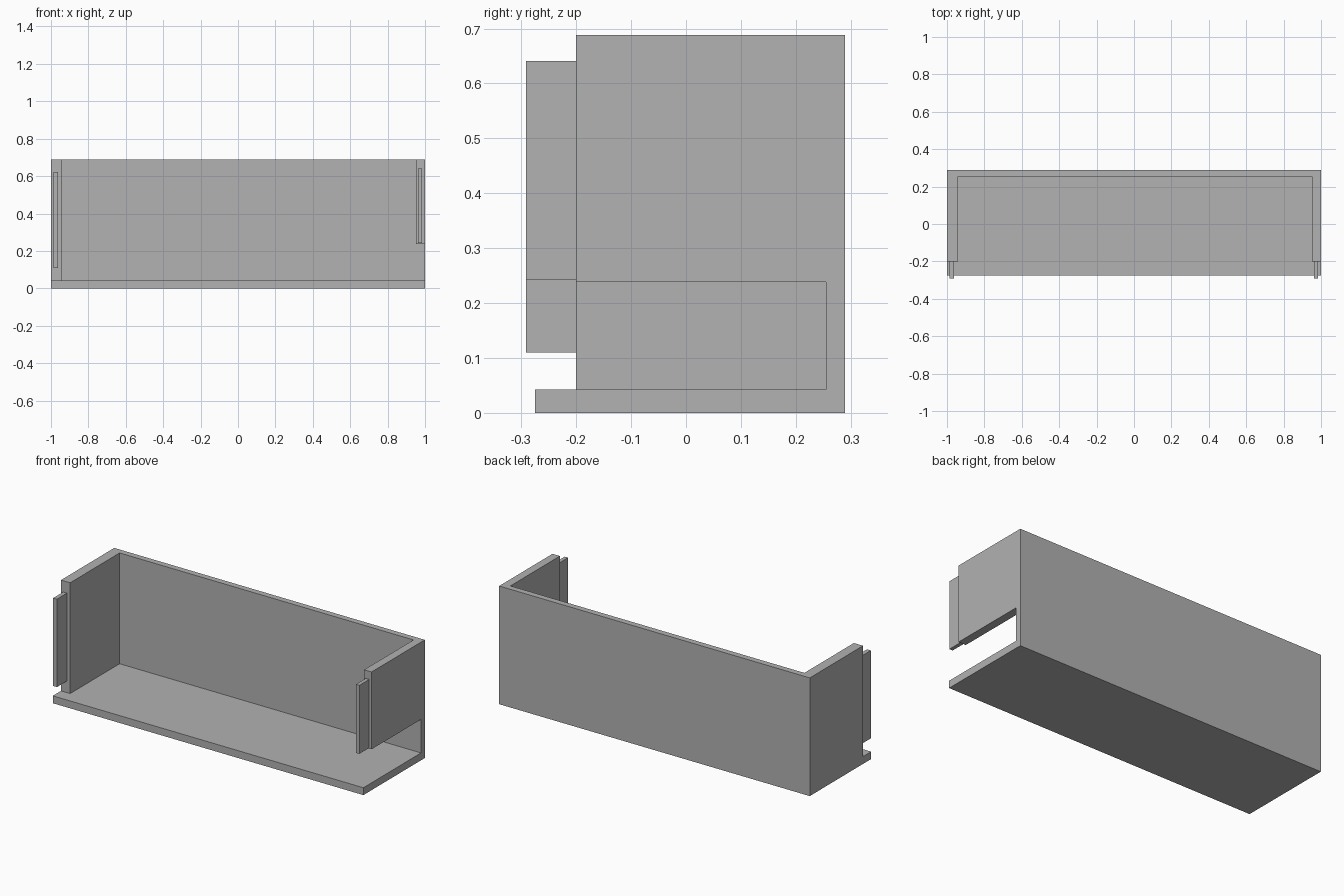
import bpy
import bmesh
import math

cube = bpy.data.objects.get("Cube")
if cube:
    bpy.data.objects.remove(cube, do_unlink=True)

grey = bpy.data.materials.new("plain grey")
grey.use_nodes = True
colour = (0.445, 0.445, 0.445, 1)
grey.diffuse_color = colour
grey.node_tree.nodes["Principled BSDF"].inputs["Base Color"].default_value = colour


def box(name, x, y, z):
    """Box spanning the given (low, high) ranges."""
    bm = bmesh.new()
    bmesh.ops.create_cube(bm, size=1)
    for v in bm.verts:
        v.co = [r[0] if c < 0 else r[1] for c, r in zip(v.co, (x, y, z))]
    mesh = bpy.data.meshes.new(name)
    bm.to_mesh(mesh)
    bm.free()
    mesh.materials.append(grey)
    obj = bpy.data.objects.new(name, mesh)
    bpy.context.collection.objects.link(obj)
    return obj


def carve(target, x, y, z):
    """Cut a box-shaped space out of the target."""
    cutter = box("cutter", x, y, z)
    cutter.hide_render = True
    mod = target.modifiers.new("carve", "BOOLEAN")
    mod.operation = "DIFFERENCE"
    mod.solver = "EXACT"
    mod.object = cutter
    bpy.context.view_layer.objects.active = target
    bpy.ops.object.modifier_apply(modifier=mod.name)
    bpy.data.objects.remove(cutter, do_unlink=True)


floor, top = 0.043, 0.688
wall_front, back_inner, back = -0.2, 0.255, 0.29

# Tray body: floor, back wall and two side walls in one piece
body = box("tray_body", (-1, 1), (-0.275, back), (0, top))
carve(body, (-2, 2), (-1, wall_front), (floor, 1))             # front lip
carve(body, (-0.941, 0.952), (-1, back_inner), (floor, 1))     # inside
carve(body, (0.9, 2), (-1, back_inner), (floor, 0.238))        # side opening

# Merge flat neighbouring faces left by the cuts
bm = bmesh.new()
bm.from_mesh(body.data)
bmesh.ops.remove_doubles(bm, verts=bm.verts, dist=0.0001)
bmesh.ops.dissolve_limit(bm, angle_limit=math.radians(1), verts=bm.verts, edges=bm.edges)
bm.to_mesh(body.data)
bm.free()

# Thin tongues on the front ends of the side walls
box("right_tongue", (-0.986, -0.962), (-0.291, wall_front), (0.11, 0.622))
box("left_tongue", (0.963, 0.985), (-0.291, wall_front), (0.242, 0.641))
